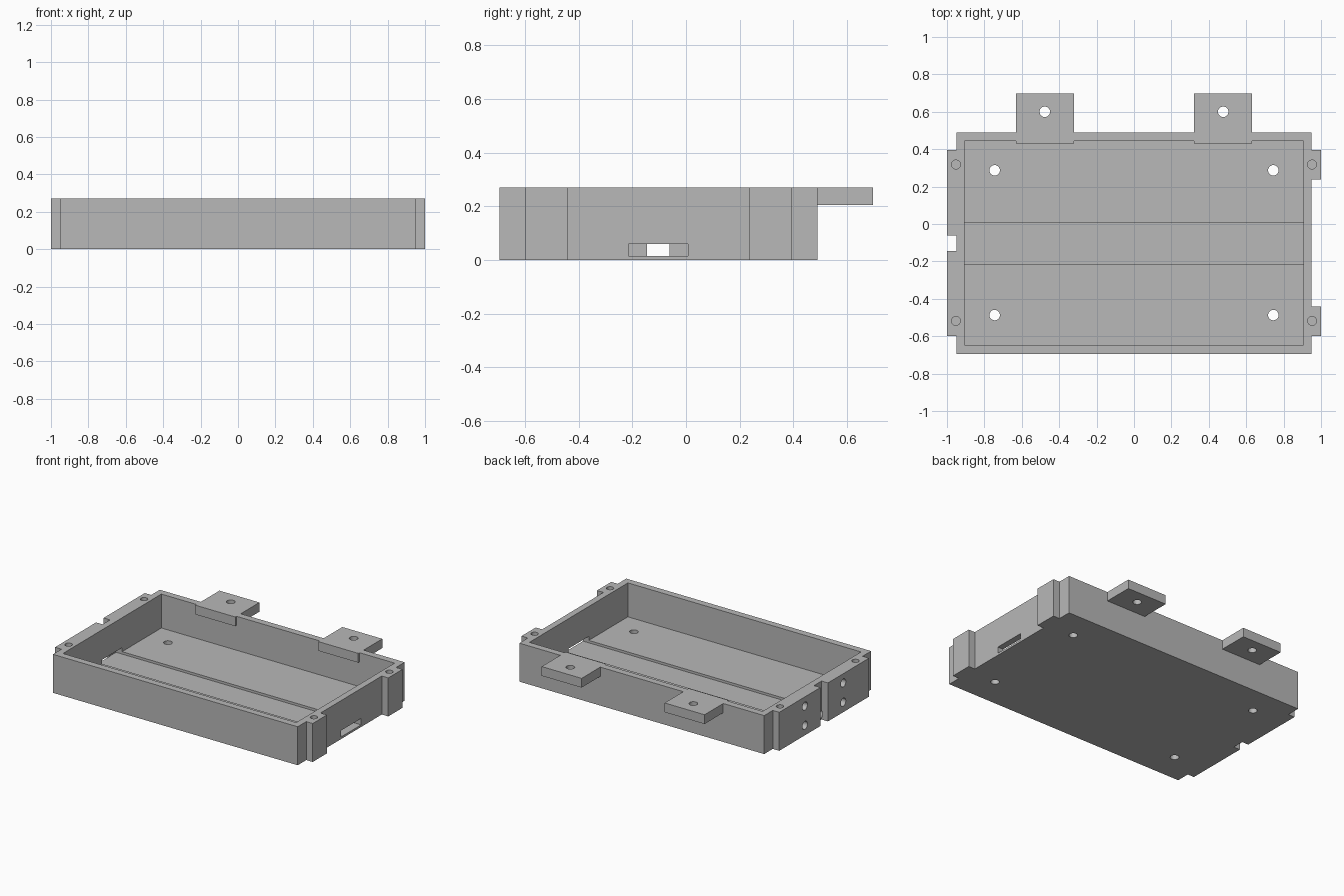
import bpy, math

cube = bpy.data.objects.get("Cube")
if cube:
    bpy.data.objects.remove(cube, do_unlink=True)

grey = bpy.data.materials.new("plain grey")
grey.use_nodes = True
colour = (0.48, 0.48, 0.48, 1)
grey.diffuse_color = colour
grey.node_tree.nodes["Principled BSDF"].inputs["Base Color"].default_value = colour

HEIGHT = 0.27


def box(name, x, y, z):
    """Box spanning the given (low, high) ranges."""
    spans = (x, y, z)
    bpy.ops.mesh.primitive_cube_add(size=1, location=[(a + b) / 2 for a, b in spans])
    ob = bpy.context.object
    ob.name = name
    ob.scale = [b - a for a, b in spans]
    bpy.ops.object.transform_apply(location=True, rotation=True, scale=True)
    ob.data.materials.append(grey)
    return ob


def drill(name, centre, radius, depth, along_x=False):
    """Cylinder cutter standing upright, or lying along x."""
    turn = (0, math.pi / 2, 0) if along_x else (0, 0, 0)
    bpy.ops.mesh.primitive_cylinder_add(vertices=32, radius=radius, depth=depth,
                                        location=centre, rotation=turn)
    ob = bpy.context.object
    ob.name = name
    bpy.ops.object.transform_apply(location=True, rotation=True, scale=True)
    ob.data.materials.append(grey)
    return ob


def combine(target, tool, operation):
    """Apply a boolean and discard the tool object."""
    tool.hide_render = True
    mod = target.modifiers.new(operation, 'BOOLEAN')
    mod.operation = operation
    mod.solver = 'EXACT'
    mod.object = tool
    bpy.context.view_layer.objects.active = target
    bpy.ops.object.modifier_apply(modifier=mod.name)
    bpy.data.objects.remove(tool, do_unlink=True)


# Outer block with the side pads
tray = box("tray", (-0.95, 0.95), (-0.695, 0.49), (0, HEIGHT))
for x, y in (((-1, -0.9), (-0.6, 0.395)),
             ((0.9, 1), (-0.6, -0.442)),
             ((0.9, 1), (0.237, 0.395))):
    combine(tray, box("side_pad", x, y, (0, HEIGHT)), 'UNION')

# Hollow interior, left-to-right channel with its slot, and the pad notch
combine(tray, box("cavity", (-0.905, 0.905), (-0.648, 0.443), (0.032, 0.5)), 'DIFFERENCE')
combine(tray, box("channel", (-0.952, 1.1), (-0.215, 0.008), (0.015, 0.06)), 'DIFFERENCE')
combine(tray, box("notch", (-1.1, -0.95), (-0.145, -0.062), (-0.1, 0.5)), 'DIFFERENCE')

# Rear mounting tabs with through holes
for s in (-1, 1):
    edges = sorted((s * 0.322, s * 0.632))
    combine(tray, box("mounting_tab", edges, (0.43, 0.697), (0.205, HEIGHT)), 'UNION')
    combine(tray, drill("tab_hole", (s * 0.477, 0.6, 0.24), 0.028, 0.3), 'DIFFERENCE')

# Floor holes and blind screw holes in the rim
for s in (-1, 1):
    for y in (-0.487, 0.287):
        combine(tray, drill("floor_hole", (s * 0.745, y, 0), 0.028, 0.2), 'DIFFERENCE')
    for y in (-0.518, 0.318):
        combine(tray, drill("rim_hole", (s * 0.952, y, HEIGHT), 0.024, 0.2), 'DIFFERENCE')

# Blind holes in the right-hand pads
for y in (-0.315, 0.11):
    for z in (0.07, 0.205):
        combine(tray, drill("side_hole", (-1, y, z), 0.028, 0.12, True), 'DIFFERENCE')

bpy.ops.object.select_all(action='DESELECT')
tray.select_set(True)
bpy.context.view_layer.objects.active = tray
bpy.ops.object.shade_smooth_by_angle(angle=math.radians(30))
